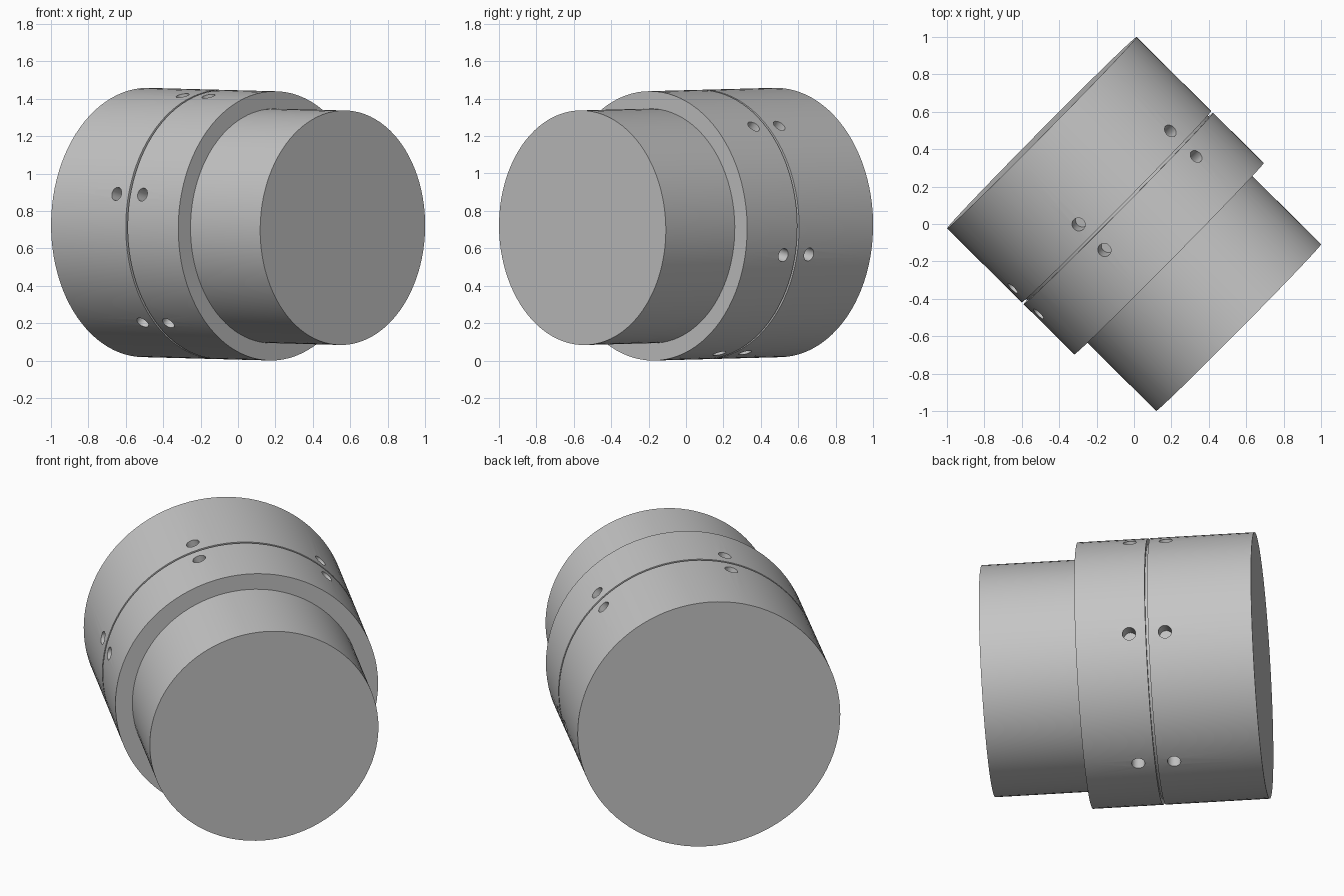
import bpy, bmesh
from math import radians, sin, cos, pi
from mathutils import Matrix, Vector

cube = bpy.data.objects.get("Cube")
if cube:
    bpy.data.objects.remove(cube, do_unlink=True)

SEGMENTS = 96
COLLAR_R, SPIGOT_R, GROOVE_R = 0.72, 0.627, 0.69
GROOVE_Z, GROOVE_W = 0.569, 0.014
COLLAR_END, SPIGOT_END = 0.957, 1.481
HOLE_R, HOLE_DEPTH, HOLE_OFFSET = 0.036, 0.1, 0.097

grey = bpy.data.materials.new("plain grey")
grey.use_nodes = True
colour = (0.56, 0.56, 0.56, 1)
grey.diffuse_color = colour
grey.node_tree.nodes["Principled BSDF"].inputs["Base Color"].default_value = colour

# Placement: the axis runs from the back right to the front left, nose slightly down
yaw, tilt = radians(45.3), radians(1.08)
axis = Vector((sin(yaw) * cos(tilt), -cos(yaw) * cos(tilt), -sin(tilt)))
side = axis.cross(Vector((0, 0, 1))).normalized()
up = side.cross(axis)
placement = Matrix((up, side, axis)).transposed().to_4x4()
placement.translation = (-0.493, 0.488, 0.738)


def make_object(name, bm):
    bmesh.ops.recalc_face_normals(bm, faces=bm.faces)
    mesh = bpy.data.meshes.new(name)
    bm.to_mesh(mesh)
    bm.free()
    mesh.materials.append(grey)
    obj = bpy.data.objects.new(name, mesh)
    bpy.context.collection.objects.link(obj)
    obj.matrix_world = placement
    return obj


def lathe(name, profile):
    """Closed solid of revolution about local z from (radius, z) points."""
    bm = bmesh.new()
    rings = []
    for r, z in profile:
        angles = [2 * pi * i / SEGMENTS for i in range(SEGMENTS)]
        rings.append([bm.verts.new((r * cos(a), r * sin(a), z)) for a in angles])
    for low, high in zip(rings, rings[1:]):
        for i in range(SEGMENTS):
            j = (i + 1) % SEGMENTS
            bm.faces.new((low[i], low[j], high[j], high[i]))
    bm.faces.new(rings[0])
    bm.faces.new(rings[-1])
    return make_object(name, bm)


# Stepped body: wide collar with a thin groove, then a narrower spigot
g0, g1 = GROOVE_Z - GROOVE_W / 2, GROOVE_Z + GROOVE_W / 2
body = lathe("stepped_collar_body", [
    (COLLAR_R, 0), (COLLAR_R, g0), (GROOVE_R, g0), (GROOVE_R, g1),
    (COLLAR_R, g1), (COLLAR_R, COLLAR_END),
    (SPIGOT_R, COLLAR_END), (SPIGOT_R, SPIGOT_END)])

# Paired radial holes, one on each side of the groove, every sixty degrees
bm = bmesh.new()
for k in range(6):
    turn = Matrix.Rotation(radians(17 + 60 * k), 4, 'Z')
    for offset in (-HOLE_OFFSET, HOLE_OFFSET):
        place = Matrix.Translation((COLLAR_R, 0, GROOVE_Z + offset))
        bmesh.ops.create_cone(
            bm, cap_ends=True, segments=24, radius1=HOLE_R, radius2=HOLE_R,
            depth=2 * HOLE_DEPTH,
            matrix=turn @ place @ Matrix.Rotation(pi / 2, 4, 'Y'))
cutter = make_object("hole_cutter", bm)
cutter.hide_render = True

bpy.ops.object.select_all(action='DESELECT')
body.select_set(True)
bpy.context.view_layer.objects.active = body
cut = body.modifiers.new("radial holes", 'BOOLEAN')
cut.operation = 'DIFFERENCE'
cut.solver = 'EXACT'
cut.object = cutter
bpy.ops.object.modifier_apply(modifier=cut.name)
bpy.data.objects.remove(cutter, do_unlink=True)
bpy.ops.object.shade_smooth_by_angle(angle=radians(30))
